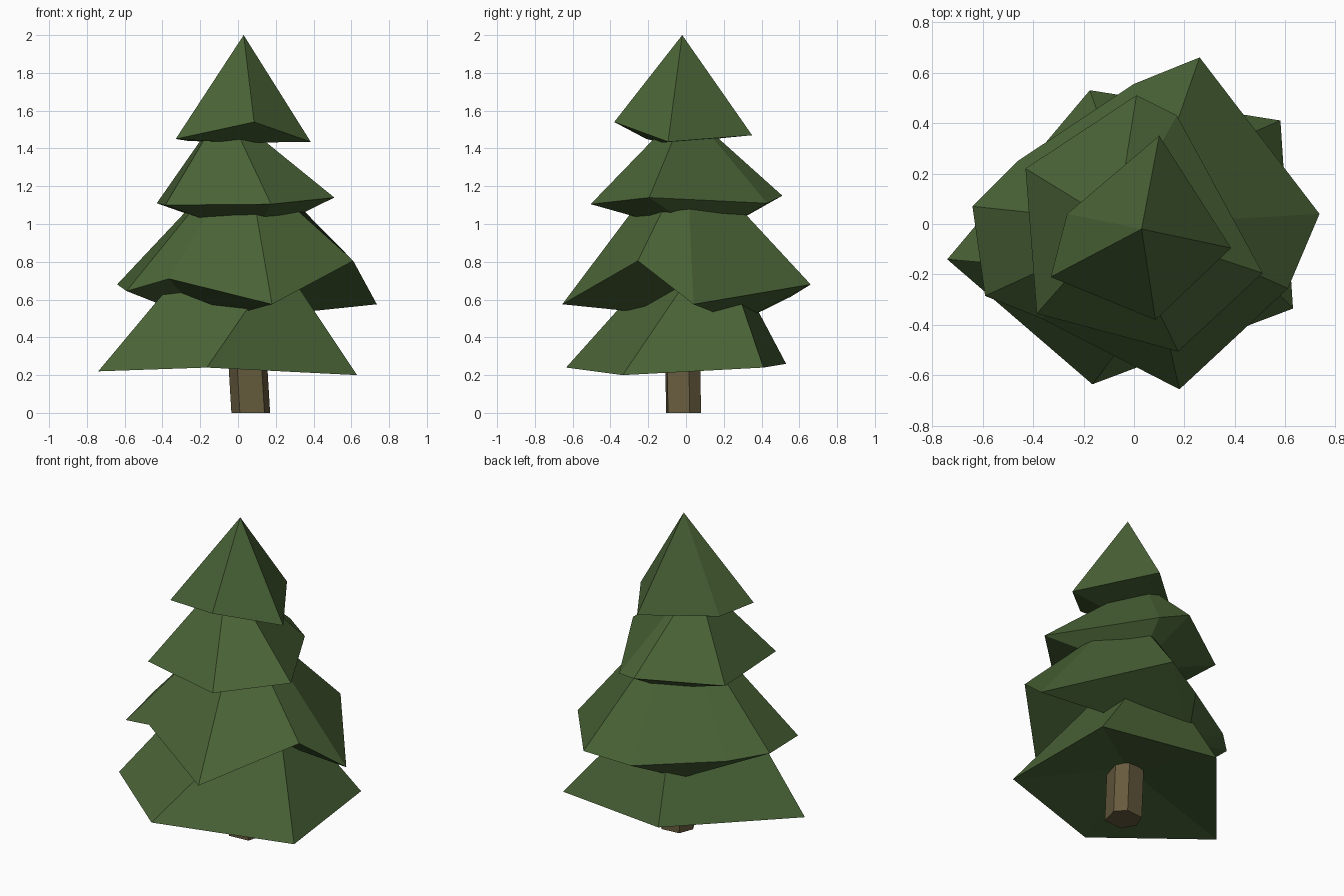
import bpy

if "Cube" in bpy.data.objects:
    bpy.data.objects.remove(bpy.data.objects["Cube"])


def material(name, rgb):
    m = bpy.data.materials.new(name)
    m.diffuse_color = (*rgb, 1)
    m.use_nodes = True
    m.node_tree.nodes["Principled BSDF"].inputs["Base Color"].default_value = m.diffuse_color
    return m


GREEN = material("needle green", (0.067, 0.125, 0.037))
BROWN = material("bark brown", (0.135, 0.105, 0.048))


def add_mesh(name, verts, faces, mat):
    me = bpy.data.meshes.new(name)
    me.from_pydata(verts, [], faces)
    me.materials.append(mat)
    me.validate()
    ob = bpy.data.objects.new(name, me)
    bpy.context.collection.objects.link(ob)


def shrink(rim, k, cx, cy, z):
    """Upper ring: the rim scaled about the origin, shifted and flattened."""
    return [(x * k + cx, y * k + cy, z) for x, y, _ in rim]


def tier(name, rim, under, ring=None, apex=None):
    """Faceted skirt: jagged rim, shallow cone underneath, ring or point on top."""
    n = len(rim)
    verts = list(rim) + [under]
    verts += ring if ring else [apex]
    faces = []
    for i in range(n):
        j = (i + 1) % n
        faces.append((j, i, n))
        if ring:
            faces.append((i, j, n + 1 + j, n + 1 + i))
        else:
            faces.append((i, j, n + 1))
    if ring:
        faces.append(tuple(range(n + 1, 2 * n + 1)))
    add_mesh(name, verts, faces, GREEN)


# Lowest branches (rims run counter-clockwise seen from above)
tier("lowest_branches",
     [(-.74, -.14, .22), (-.165, -.635, .24), (.63, -.335, .20),
      (.58, .41, .24), (-.175, .53, .26)], (.05, 0, .34),
     ring=[(-.28, -.18, .77), (.2, -.16, .77), (.25, .05, .77),
           (.16, .23, .77), (-.08, .26, .77)])

# Lower middle branches
rim = [(.18, -.655, .575), (.61, -.255, .805), (.735, .04, .575),
       (.26, .66, .68), (0, .555, .615), (-.46, .25, .65),
       (-.64, .07, .68), (-.59, -.285, .645), (-.365, -.375, .71)]
tier("lower_middle_branches", rim, (-.17, .28, .48),
     ring=shrink(rim, .34, .02, 0, 1.15))

# Upper middle branches
rim = [(.175, -.505, 1.105), (.51, -.195, 1.14), (.17, .43, 1.11),
       (.01, .51, 1.15), (-.43, .22, 1.11), (-.385, -.355, 1.10)]
tier("upper_middle_branches", rim, (.08, .12, .93),
     ring=shrink(rim, .3, -.05, 0, 1.47))

# Top branches
tier("top_branches",
     [(.085, -.38, 1.54), (.385, -.095, 1.435), (.10, .35, 1.47),
      (-.265, .04, 1.44), (-.33, -.21, 1.45)], (0, -.13, 1.43),
     apex=(.03, -.02, 2.0))

# Trunk: slightly leaning, uneven six-sided prism
base = [(.01, -.105), (.14, -.095), (.17, .02),
        (.115, .08), (0, .07), (-.035, -.02)]
verts = [(x - .06 * z, y - .02 * z, z) for z in (0, .45) for x, y in base]
faces = [(i, (i + 1) % 6, 6 + (i + 1) % 6, 6 + i) for i in range(6)]
faces += [(5, 4, 3, 2, 1, 0), (6, 7, 8, 9, 10, 11)]
add_mesh("trunk", verts, faces, BROWN)
